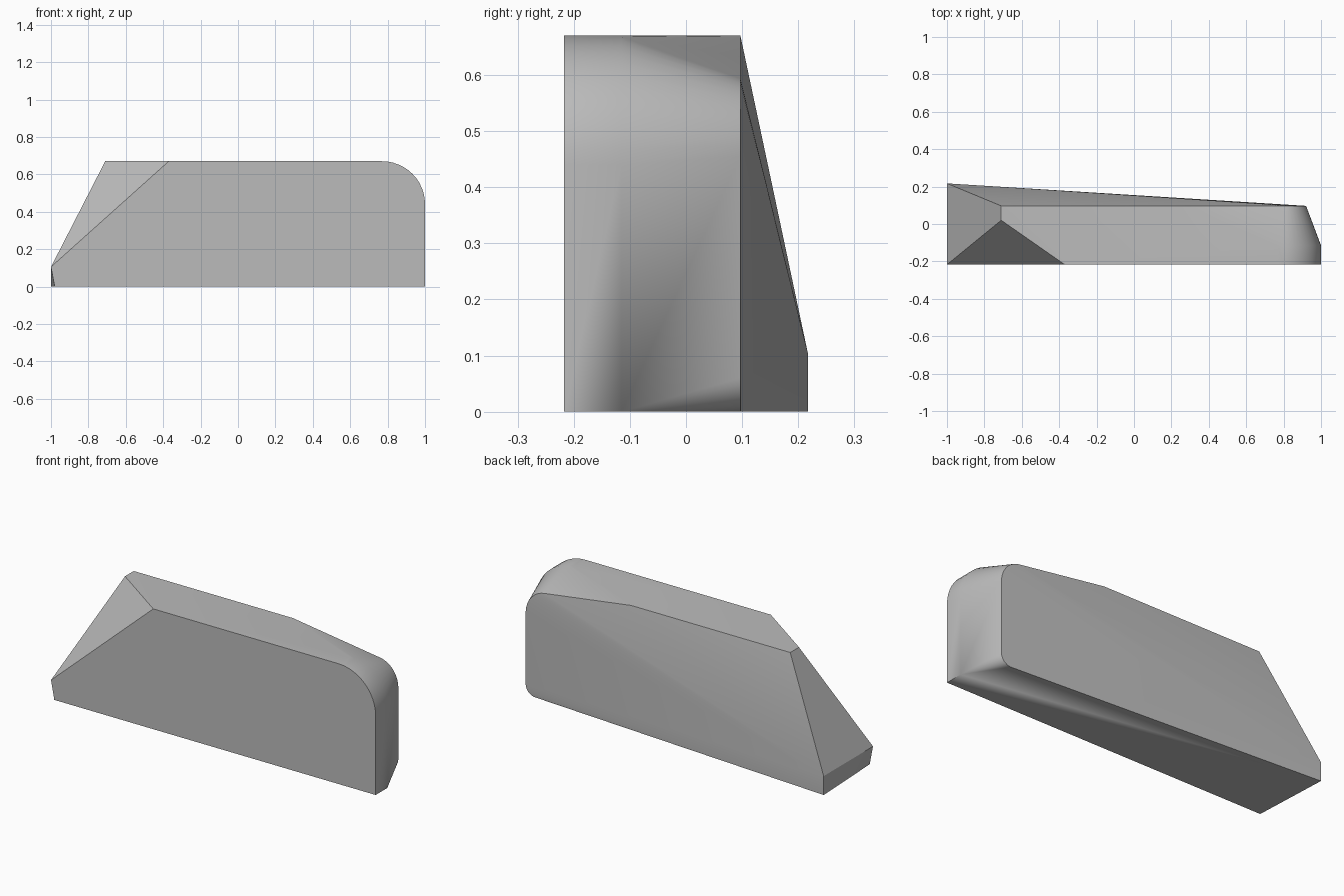
import bpy, bmesh, math
from math import cos, sin, radians

cube = bpy.data.objects.get("Cube")
if cube:
    bpy.data.objects.remove(cube, do_unlink=True)

FRONT, BEND, REAR, FAR, TOP = -0.217, -0.115, 0.097, 0.217, 0.67


def arc(cx, cz, rx, rz, y, start, end, steps=12):
    """Quarter ellipse in a plane of constant y."""
    angles = [radians(start + (end - start) * i / steps) for i in range(steps + 1)]
    return [(cx + rx * cos(a), y, cz + rz * sin(a)) for a in angles]


# Left nose: low blunt end and sloped, chamfered top
points = [(-0.98, FRONT, 0), (-1, FRONT, 0.105), (-1, FAR, 0), (-1, FAR, 0.105),
          (-0.37, FRONT, TOP), (-0.71, 0.02, TOP), (-0.71, REAR, TOP)]

# Right end: full rounded profile at the front, held to the bend
for y in (FRONT, BEND):
    points += arc(0.77, 0.44, 0.23, 0.23, y, 0, 90)
    points.append((1, y, 0))

# Right end: smaller rounded profile at the rear
points.append((0.27, REAR, TOP))
points += arc(0.79, 0.455, 0.13, 0.14, REAR, 0, 90)
points += arc(0.86, 0.06, 0.06, 0.06, REAR, -90, 0, 8)

# Solid skin around all the sections
bm = bmesh.new()
for p in points:
    bm.verts.new(p)
hull = bmesh.ops.convex_hull(bm, input=bm.verts)
loose = [v for v in set(hull["geom_interior"] + hull["geom_unused"])
         if isinstance(v, bmesh.types.BMVert)]
bmesh.ops.delete(bm, geom=loose, context='VERTS')
bmesh.ops.dissolve_limit(bm, angle_limit=radians(0.2), verts=bm.verts, edges=bm.edges)
bmesh.ops.recalc_face_normals(bm, faces=bm.faces)
mesh = bpy.data.meshes.new("wedge_block")
bm.to_mesh(mesh)
bm.free()
block = bpy.data.objects.new("wedge_block", mesh)
bpy.context.collection.objects.link(block)

# Plain grey finish
grey = bpy.data.materials.new("plain_grey")
grey.use_nodes = True
colour = (0.5, 0.5, 0.5, 1)
grey.diffuse_color = colour
grey.node_tree.nodes["Principled BSDF"].inputs["Base Color"].default_value = colour
mesh.materials.append(grey)

# Smooth curves, crisp corners
bpy.ops.object.select_all(action='DESELECT')
block.select_set(True)
bpy.context.view_layer.objects.active = block
bpy.ops.object.shade_smooth_by_angle(angle=radians(25))
